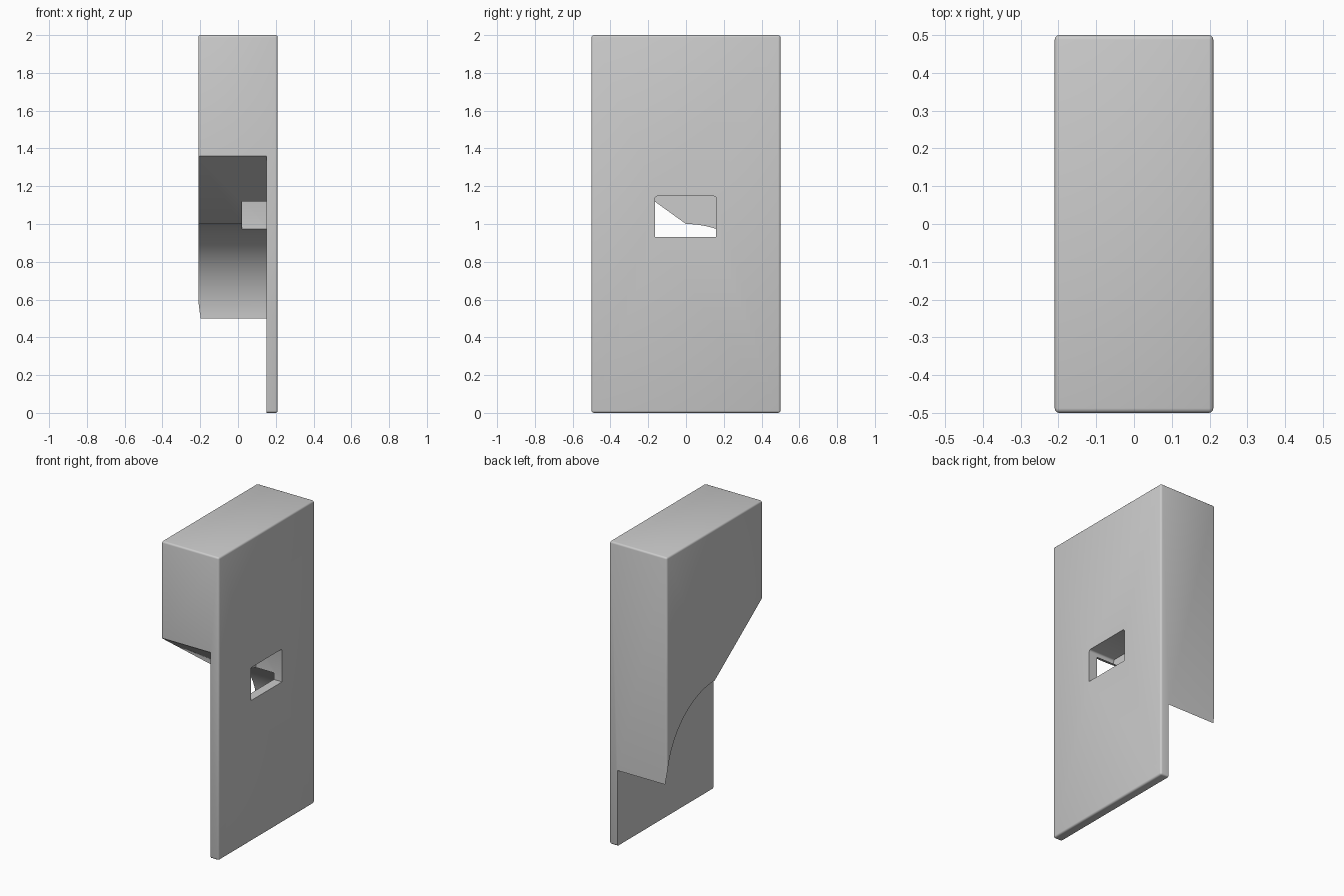
import bpy, bmesh, math
from mathutils import Vector

old = bpy.data.objects.get("Cube")
if old:
    bpy.data.objects.remove(old, do_unlink=True)

W, D, H = 0.21, 0.5, 2.0      # half width, half depth, height
PLATE_X = 0.15                # inner face of the wall plate
ROUND = 0.012

grey = bpy.data.materials.new("light grey")
grey.use_nodes = True
colour = (0.6, 0.6, 0.6, 1)
grey.diffuse_color = colour
grey.node_tree.nodes["Principled BSDF"].inputs["Base Color"].default_value = colour


def prism(name, profile, x0, x1, rounded):
    """Extrude a y-z profile along x and round the edges picked by a rule."""
    bm = bmesh.new()
    face = bm.faces.new([bm.verts.new((x0, y, z)) for y, z in profile])
    new = bmesh.ops.extrude_face_region(bm, geom=[face])["geom"]
    bmesh.ops.translate(bm, vec=(x1 - x0, 0, 0),
                        verts=[v for v in new if isinstance(v, bmesh.types.BMVert)])
    bmesh.ops.recalc_face_normals(bm, faces=bm.faces[:])
    edges = [e for e in bm.edges if rounded(e)]
    if edges:
        bmesh.ops.bevel(bm, geom=edges, offset=ROUND, segments=3,
                        profile=0.5, affect='EDGES')
    mesh = bpy.data.meshes.new(name)
    bm.to_mesh(mesh)
    bm.free()
    mesh.materials.append(grey)
    obj = bpy.data.objects.new(name, mesh)
    bpy.context.collection.objects.link(obj)
    return obj


def rect(y0, y1, z0, z1):
    return [(y0, z0), (y1, z0), (y1, z1), (y0, z1)]


def cut(target, cutter):
    mod = target.modifiers.new("cut", 'BOOLEAN')
    mod.operation, mod.solver, mod.object = 'DIFFERENCE', 'EXACT', cutter
    bpy.context.view_layer.objects.active = target
    bpy.ops.object.modifier_apply(modifier=mod.name)
    bpy.data.objects.remove(cutter, do_unlink=True)


# Rounded outer block
body = prism("bracket_body", rect(-D, D, 0, H), -W, W, lambda e: True)

# Underside: straight slope at the front, quarter arc at the back
arc = [(D * math.sin(a), 0.5 + D * math.cos(a))
       for a in (math.pi / 2 * i / 32 for i in range(33))]
under = [(-0.6, -0.2), (-0.6, 1.432), (-D, 1.36)] + arc + [(0.6, 0.5), (0.6, -0.2)]
cut(body, prism("underside_cutter", under, -0.5, PLATE_X, lambda e: False))

# Round the inner bottom edge of the plate
bm = bmesh.new()
bm.from_mesh(body.data)
lip = [e for e in bm.edges
       if all(abs(v.co.x - PLATE_X) < 1e-3 and abs(v.co.z) < 1e-3 for v in e.verts)]
if lip:
    bmesh.ops.bevel(bm, geom=lip, offset=ROUND, segments=3, profile=0.5, affect='EDGES')
bm.to_mesh(body.data)
bm.free()


# Window through the plate, running on as a pocket in the block
def upper_edge(e):
    a, b = (v.co for v in e.verts)
    return abs(a.x - b.x) > 0.1 and a.z > 1.0


cut(body, prism("window_cutter", rect(-0.165, 0.16, 0.93, 1.147), 0.02, 0.4, upper_edge))

bpy.ops.object.select_all(action='DESELECT')
body.select_set(True)
bpy.context.view_layer.objects.active = body
bpy.ops.object.shade_smooth_by_angle(angle=math.radians(35))
